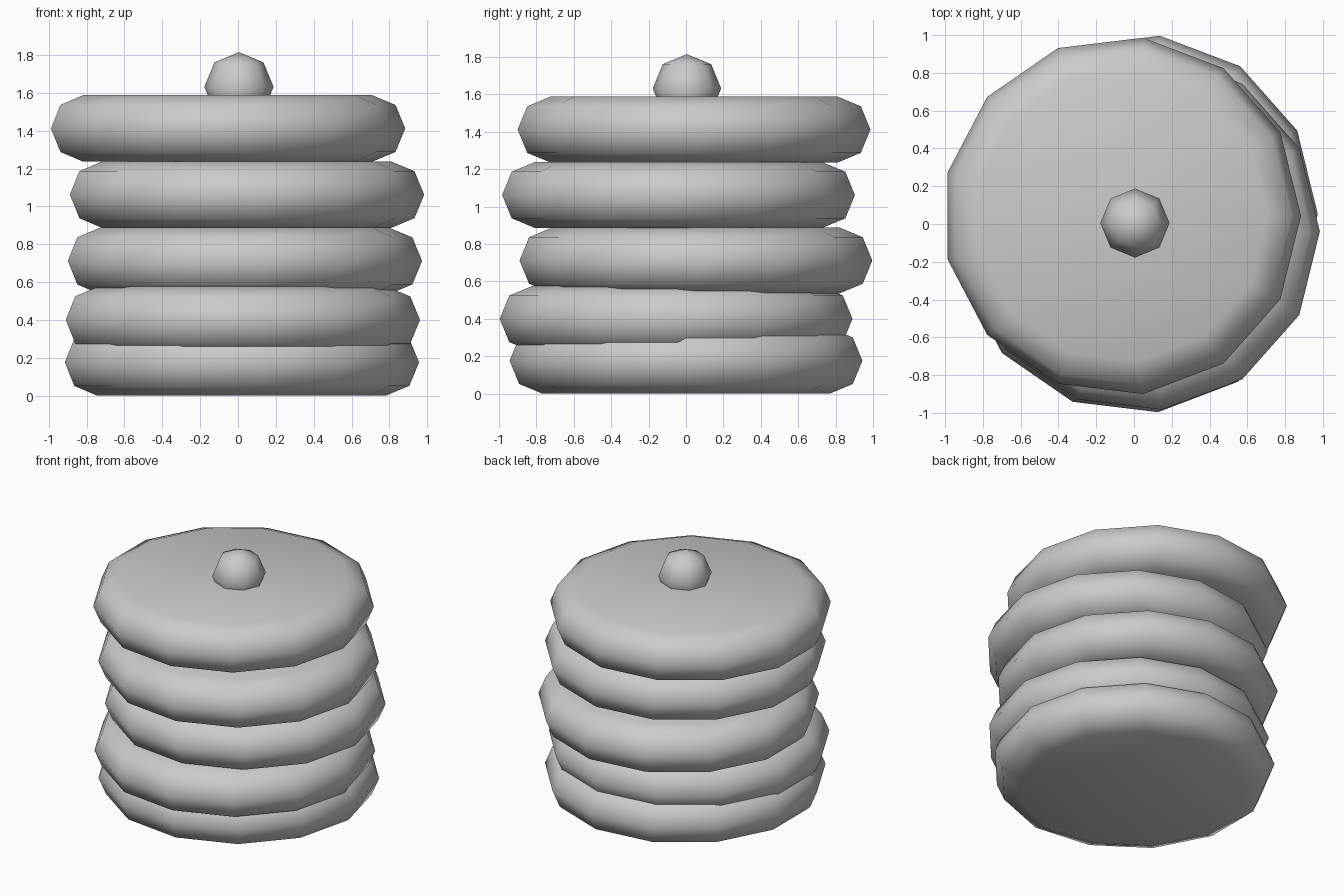
import bpy, bmesh
from math import sin, cos, pi

if "Cube" in bpy.data.objects:
    bpy.data.objects.remove(bpy.data.objects["Cube"])

SIDES = 13
MAJOR, MINOR = 0.774, 0.176


def disc(name, x, y, z):
    """Solid flat disc with a half-octagon rounded rim."""
    bm = bmesh.new()
    rings = []
    for k in range(5):
        a = -pi / 2 + k * pi / 4
        r, h = MAJOR + MINOR * cos(a), MINOR * sin(a)
        rings.append([bm.verts.new((r * cos(2 * pi * i / SIDES),
                                    r * sin(2 * pi * i / SIDES), h))
                      for i in range(SIDES)])
    for low, high in zip(rings, rings[1:]):
        for i in range(SIDES):
            j = (i + 1) % SIDES
            bm.faces.new((low[i], low[j], high[j], high[i]))
    bm.faces.new(rings[0][::-1])
    bm.faces.new(rings[-1])
    finish(bm, name, (x, y, z))


def finish(bm, name, location):
    for f in bm.faces:
        f.smooth = True
    mesh = bpy.data.meshes.new(name)
    bm.to_mesh(mesh)
    bm.free()
    ob = bpy.data.objects.new(name, mesh)
    ob.location = location
    bpy.context.collection.objects.link(ob)


# Stack of slightly shifted discs, bottom to top
centres = [(0.007, 0.0, 0.176), (0.012, -0.053, 0.40), (0.023, 0.053, 0.712),
           (0.034, -0.04, 1.062), (-0.066, 0.043, 1.412)]
for n, c in enumerate(centres, 1):
    disc(f"stack_disc_{n}", *c)

# Small round knob on top
bm = bmesh.new()
bmesh.ops.create_uvsphere(bm, u_segments=8, v_segments=4, radius=0.183)
finish(bm, "top_knob", (0.005, 0.005, 1.632))
